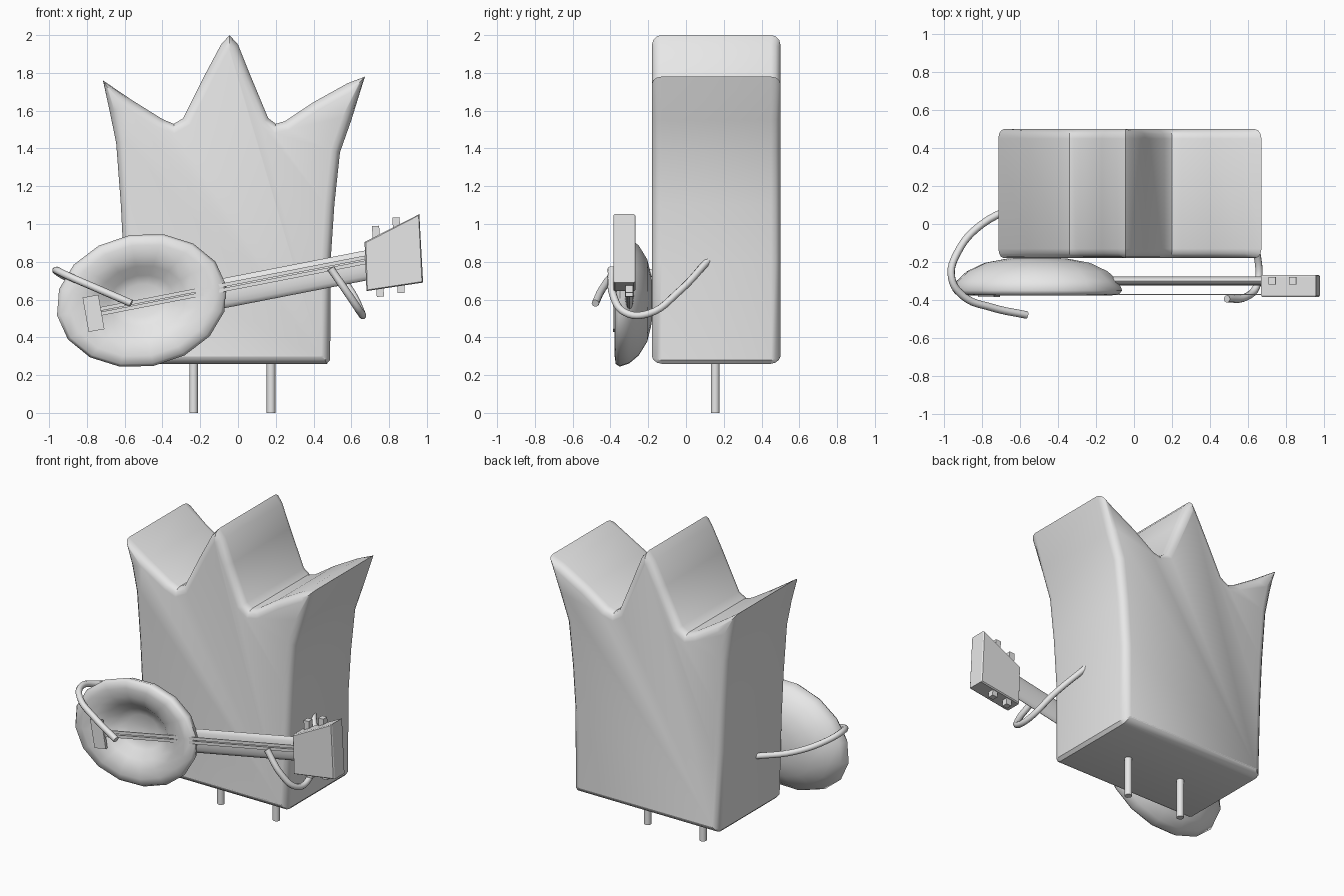
import bpy, bmesh, math
from mathutils import Vector, Matrix

cube = bpy.data.objects.get("Cube")
if cube:
    bpy.data.objects.remove(cube, do_unlink=True)

GREY = (0.8, 0.8, 0.8, 1)
grey = bpy.data.materials.new("plain_grey")
grey.use_nodes = True
grey.diffuse_color = GREY
grey.node_tree.nodes["Principled BSDF"].inputs["Base Color"].default_value = GREY


def finish(name, bm, smooth=35):
    bmesh.ops.recalc_face_normals(bm, faces=bm.faces[:])
    me = bpy.data.meshes.new(name)
    bm.to_mesh(me)
    bm.free()
    me.materials.append(grey)
    ob = bpy.data.objects.new(name, me)
    bpy.context.collection.objects.link(ob)
    if smooth:
        bpy.ops.object.select_all(action='DESELECT')
        bpy.context.view_layer.objects.active = ob
        ob.select_set(True)
        bpy.ops.object.shade_smooth_by_angle(angle=math.radians(smooth))
    return ob


def loft(name, rings, smooth=35):
    """Skin a list of closed rings and cap both ends."""
    bm = bmesh.new()
    rows = [[bm.verts.new(p) for p in ring] for ring in rings]
    n = len(rows[0])
    for a, b in zip(rows, rows[1:]):
        for i in range(n):
            j = (i + 1) % n
            bm.faces.new((a[i], a[j], b[j], b[i]))
    bm.faces.new(rows[0])
    bm.faces.new(rows[-1])
    return finish(name, bm, smooth)


def inset(points, d):
    """Move each outline point inwards along its averaged normal."""
    out = []
    for i, p in enumerate(points):
        p = Vector(p)
        a = (p - Vector(points[i - 1])).normalized()
        b = (Vector(points[(i + 1) % len(points)]) - p).normalized()
        t = (a + b).normalized()
        out.append(p + Vector((-t.y, t.x)) * d)
    return out


def rounded_prism(name, points, y0, y1, r, steps=3, smooth=35):
    """Extrude an x-z outline along y with rounded front and back rims."""
    arc = [(r * (1 - math.sin(k / steps * math.pi / 2)),
            r * (1 - math.cos(k / steps * math.pi / 2))) for k in range(steps + 1)]
    layers = [(y0 + dy, d) for d, dy in reversed([(a, b) for b, a in arc][::-1])]
    layers = [(y0 + r - r * math.cos(k / steps * math.pi / 2),
               r - r * math.sin(k / steps * math.pi / 2)) for k in range(steps + 1)]
    layers += [(y0 + y1 - y, d) for y, d in reversed(layers)]
    return loft(name, [[(q.x, y, q.y) for q in inset(points, d)] for y, d in layers], smooth)


def box(name, centre, size, tilt=0):
    bm = bmesh.new()
    bmesh.ops.create_cube(bm, size=1, matrix=Matrix.Translation(centre)
                          @ Matrix.Rotation(-tilt, 4, 'Y') @ Matrix.Diagonal((*size, 1)))
    return finish(name, bm, 0)


def tube(name, points, r):
    cu = bpy.data.curves.new(name, 'CURVE')
    cu.dimensions = '3D'
    cu.bevel_depth, cu.bevel_resolution, cu.resolution_u = r, 2, 6
    cu.use_fill_caps = True
    sp = cu.splines.new('BEZIER')
    sp.bezier_points.add(len(points) - 1)
    for bp, p in zip(sp.bezier_points, points):
        bp.co = p
        bp.handle_left_type = bp.handle_right_type = 'AUTO'
    cu.materials.append(grey)
    ob = bpy.data.objects.new(name, cu)
    bpy.context.collection.objects.link(ob)


# Body: three-pointed crown outline, counter-clockwise in x-z
outline = [(-0.57, 0.26), (0.47, 0.26), (0.488, 0.28), (0.49, 0.8), (0.51, 1.1), (0.54, 1.38),
           (0.60, 1.55), (0.672, 1.78), (0.58, 1.745), (0.40, 1.645), (0.25, 1.545),
           (0.20, 1.53), (0.16, 1.56), (0.06, 1.8), (0.0, 1.95), (-0.045, 2.0), (-0.09, 1.95),
           (-0.17, 1.8), (-0.29, 1.56), (-0.34, 1.53), (-0.40, 1.555), (-0.56, 1.655),
           (-0.715, 1.76), (-0.68, 1.6), (-0.645, 1.43), (-0.62, 1.1), (-0.605, 0.8), (-0.59, 0.28)]
rounded_prism("body", outline, -0.18, 0.5, 0.05)

# Legs
for side, x in (("right", -0.235), ("left", 0.175)):
    loft(side + "_leg", [[(x + 0.023 * math.cos(a * math.pi / 6), 0.155 + 0.023 * math.sin(a * math.pi / 6), z)
                          for a in range(12)] for z in (0, 0.3)])

# Instrument bowl: dished front, domed back, squashed 16-sided lathe
TILT = math.radians(10)
section = [(0.02, -0.27), (0.25, -0.275), (0.38, -0.295), (0.52, -0.345), (0.68, -0.372), (0.84, -0.378),
           (0.96, -0.372), (1.0, -0.35), (0.95, -0.30), (0.83, -0.25), (0.62, -0.205), (0.35, -0.182), (0.02, -0.175)]
rings = []
for f, y in section:
    ring = []
    for k in range(16):
        a = k * math.pi / 8
        u, v = 0.455 * f * math.cos(a), 0.352 * f * math.sin(a)
        ring.append((-0.51 + u * math.cos(TILT) - v * math.sin(TILT), y,
                     0.595 + u * math.sin(TILT) + v * math.cos(TILT)))
    rings.append(ring)
loft("instrument_bowl", rings, 60)

# Neck: flattened round bar
loft("neck", [[(x, -0.30 + 0.024 * math.cos(a * math.pi / 8), z + 0.08 * math.sin(a * math.pi / 8))
               for a in range(16)] for x, z in ((-0.12, 0.625), (0.70, 0.785))], 60)

# Strings: two thin ribbons from bridge to headstock
for i, off in enumerate((-0.013, 0.013)):
    loft(f"string_{i + 1}", [[(x, y, z + off + s * 0.010) for y, s in ((-0.374, -1), (-0.374, 1), (-0.368, 1), (-0.368, -1))]
                             for x, z in ((-0.74, 0.535), (0.70, 0.815))], 0)
box("bridge", (-0.765, -0.377, 0.527), (0.085, 0.018, 0.185), TILT)

# Headstock and tuning pegs
rounded_prism("headstock", [(0.68, 0.645), (0.98, 0.69), (0.96, 1.052), (0.67, 0.905)], -0.385, -0.268, 0.008, 1, 0)
for i, (x, z) in enumerate(((0.73, 0.955), (0.838, 1.0), (0.752, 0.65), (0.862, 0.67))):
    box(f"peg_{i + 1}", (x, -0.30, z), (0.038, 0.04, 0.07), math.radians(3))

# Arms
tube("right_arm", [(-0.57, 0.11, 0.63), (-0.80, 0.0, 0.68), (-0.93, -0.15, 0.73), (-0.962, -0.28, 0.755),
                   (-0.90, -0.38, 0.725), (-0.75, -0.44, 0.66), (-0.565, -0.48, 0.58)], 0.02)
tube("left_arm", [(0.47, 0.12, 0.81), (0.60, -0.04, 0.64), (0.655, -0.2, 0.525), (0.65, -0.32, 0.53),
                  (0.59, -0.385, 0.62), (0.49, -0.395, 0.765)], 0.02)
